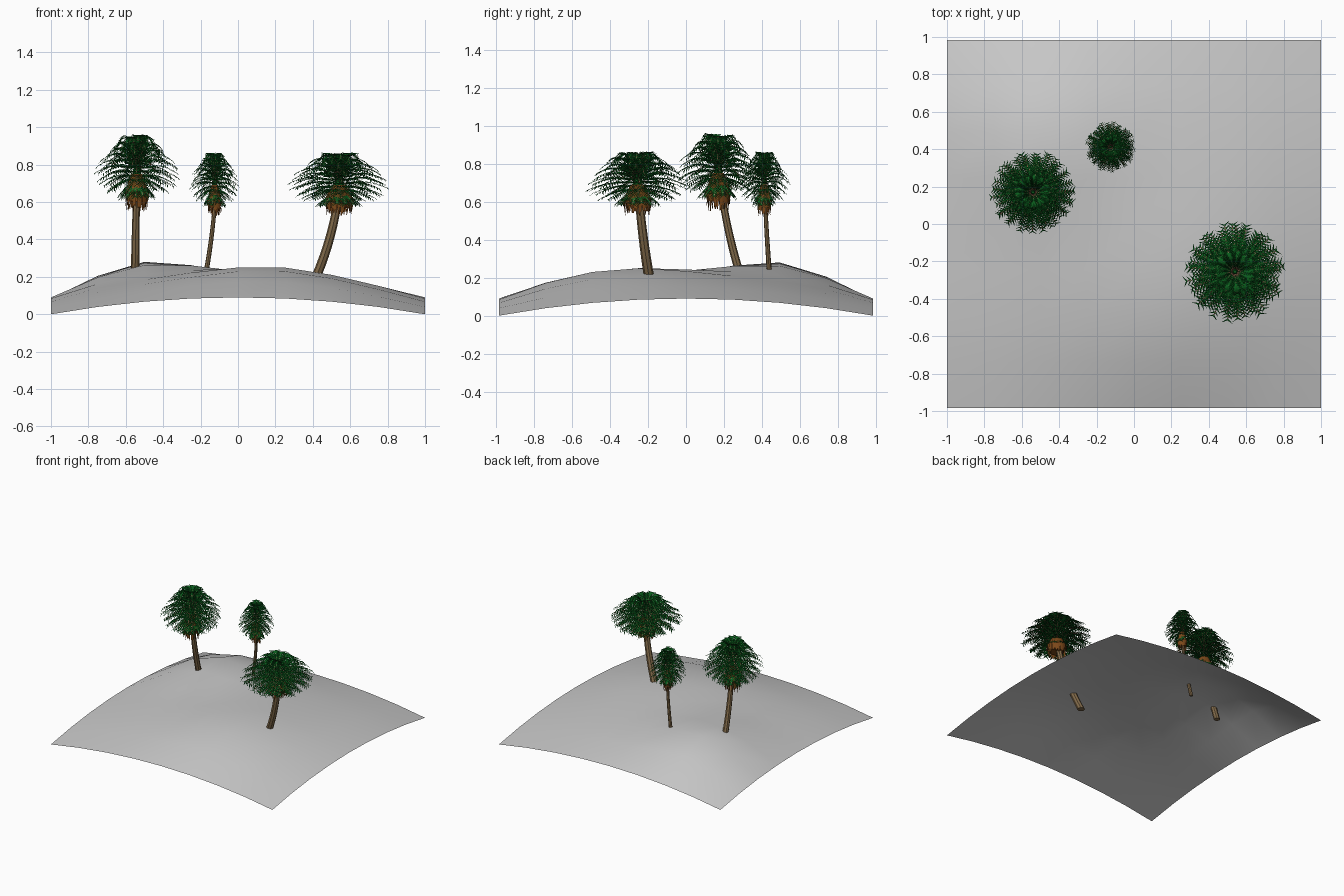
import bpy, bmesh, math, random
from mathutils import Vector

random.seed(4)
old = bpy.data.objects.get("Cube")
if old:
    bpy.data.objects.remove(old, do_unlink=True)


def material(name, rgb):
    m = bpy.data.materials.new(name)
    m.use_nodes = True
    m.diffuse_color = (*rgb, 1)
    bsdf = next(n for n in m.node_tree.nodes if n.type == 'BSDF_PRINCIPLED')
    bsdf.inputs["Base Color"].default_value = (*rgb, 1)
    bsdf.inputs["Roughness"].default_value = 0.9
    return m


GREY = material("ground_grey", (0.57, 0.57, 0.57))
BARK = material("bark_tan", (0.23, 0.15, 0.07))
LEAF = material("leaf_green", (0.003, 0.11, 0.012))
STEM = material("stem_brown", (0.28, 0.14, 0.08))
DEAD = material("dead_leaf_brown", (0.2, 0.065, 0.01))


def finish(name, bm, mats, smooth=False):
    mesh = bpy.data.meshes.new(name)
    bm.to_mesh(mesh)
    bm.free()
    for m in mats:
        mesh.materials.append(m)
    for p in mesh.polygons:
        p.use_smooth = smooth
    obj = bpy.data.objects.new(name, mesh)
    bpy.context.collection.objects.link(obj)
    return obj


def face(bm, points, mat=0):
    f = bm.faces.new([bm.verts.new(p) for p in points])
    f.material_index = mat


def bezier(a, b, c, t):
    return a * (1 - t) ** 2 + b * 2 * t * (1 - t) + c * t * t


def tube(bm, centres, radii, sides, mat=0):
    rings = [[bm.verts.new(c + Vector((math.cos(a) * r, math.sin(a) * r, 0)))
              for a in (2 * math.pi * k / sides for k in range(sides))]
             for c, r in zip(centres, radii)]
    for lo, hi in zip(rings, rings[1:]):
        for k in range(sides):
            n = (k + 1) % sides
            bm.faces.new((lo[k], lo[n], hi[n], hi[k])).material_index = mat
    bm.faces.new(rings[0][::-1]).material_index = mat
    bm.faces.new(rings[-1]).material_index = mat


# Ground: thin domed sheet with two low hills that fade out at the rim
def hill(x, y, cx, cy, height, spread):
    d2 = (x - cx) ** 2 + (y - cy) ** 2
    return height * math.exp(-d2 / (2 * spread ** 2))


def ground_height(x, y):
    fade = min(1, 4 * (1 - abs(x))) * min(1, 4 * (1 - abs(y)))
    bumps = hill(x, y, -0.5, 0.5, 0.128, 0.29) + hill(x, y, 0.2, -0.4, 0.06, 0.35)
    return (0.09 * (2 - x * x - y * y) + 0.03 * (1 - x * x) * (1 - y * y)
            + fade * bumps)


bm = bmesh.new()
bmesh.ops.create_grid(bm, x_segments=8, y_segments=8, size=1)
for v in bm.verts:
    v.co.z = ground_height(v.co.x, v.co.y)
    v.co.y *= 0.985
finish("ground", bm, [GREY], True)


# Trunk: tapered tube along a leaning curve
def make_trunk(name, path, radius):
    bm = bmesh.new()
    steps = [k / 10 for k in range(11)]
    tube(bm, [bezier(*path, t) for t in steps],
         [radius * (1.2 - 0.3 * t) for t in steps], 8)
    finish(name, bm, [BARK])


# One frond: narrow stem strip with pointed leaflets on both sides
def add_frond(bm, angle, u):
    out = Vector((math.cos(angle), math.sin(angle), 0))
    side = Vector((-out.y, out.x, 0))
    up = Vector((0, 0, 1))
    reach = (0.42 + 0.5 * math.sin(math.pi * u ** 1.3) ** 0.7) * random.uniform(0.92, 1.04)
    wobble = random.uniform(-0.03, 0.03)
    a = out * 0.04 + up * (0.62 - 0.4 * u)
    b = out * reach * 0.5 + up * (1.17 - u + wobble)
    c = out * reach + up * (0.88 - 0.9 * u + wobble)
    count = 13
    pts = [bezier(a, b, c, k / count) for k in range(count + 1)]
    for k in range(0, count, 3):
        p, q = pts[k], pts[min(k + 3, count)]
        w = side * 0.012
        face(bm, (p - w, q - w * 0.6, q + w * 0.6, p + w), 1)
    for k in range(2, count + 1):
        p = pts[k]
        along = (p - pts[k - 1]).normalized()
        length = 0.24 * (1 - 0.4 * k / count) * random.uniform(0.8, 1.15)
        half = along * 0.022
        for s in (-1, 1):
            tip = p + (along * 0.55 + side * s * 0.75 - up * 0.2) * length
            tri = (p - half, p + half, tip)
            face(bm, tri if s > 0 else tri[::-1])


def make_crown(name, tiers=10, per_tier=13):
    bm = bmesh.new()
    tube(bm, [Vector((0, 0, z)) for z in (0.1, 0.5, 0.75)], (0.12, 0.08, 0.03), 8)
    for i in range(tiers):
        for k in range(per_tier):
            angle = 2 * math.pi * (k + 0.38 * i) / per_tier + random.uniform(-0.1, 0.1)
            add_frond(bm, angle, i / (tiers - 1))
    return finish(name, bm, [LEAF, STEM])


# Skirt: closed core hidden behind overlapping hanging dead blades
def make_skirt(name, blades=44):
    bm = bmesh.new()
    tube(bm, [Vector((0, 0, z)) for z in (-0.12, 0.05, 0.35)], (0.2, 0.23, 0.12), 12)
    for k in range(blades):
        angle = 2 * math.pi * k / blades + random.uniform(-0.08, 0.08)
        out = Vector((math.cos(angle), math.sin(angle), 0))
        side = Vector((-out.y, out.x, 0)) * 0.035
        up = Vector((0, 0, 1))
        top = out * 0.12 + up * 0.35
        mid = out * random.uniform(0.25, 0.29) + up * random.uniform(0, 0.08)
        tip = out * random.uniform(0.2, 0.27) - up * random.uniform(0.17, 0.29)
        face(bm, (top - side, mid - side, mid + side, top + side))
        face(bm, (mid - side, tip - side * 0.3, tip + side * 0.3, mid + side))
    return finish(name, bm, [DEAD])


# Palms: trunk path, trunk radius, crown base position, crown radius and height
palms = {
    "right_palm": (((0.37, -0.175, 0.1), (0.5, -0.225, 0.35), (0.54, -0.25, 0.65)),
                   0.024, (0.54, -0.255, 0.6), 0.275, 0.26),
    "left_palm": (((-0.55, 0.31, 0.14), (-0.55, 0.22, 0.4), (-0.54, 0.18, 0.7)),
                  0.02, (-0.54, 0.17, 0.64), 0.232, 0.315),
    "back_palm": (((-0.185, 0.445, 0.15), (-0.135, 0.425, 0.4), (-0.12, 0.415, 0.64)),
                  0.0115, (-0.125, 0.412, 0.6), 0.138, 0.26),
}
for name, (path, radius, base, spread, height) in palms.items():
    make_trunk(name + "_trunk", [Vector(p) for p in path], radius)
    for part in (make_crown(name + "_crown"), make_skirt(name + "_skirt")):
        part.location = base
        part.scale = (spread, spread, height)
